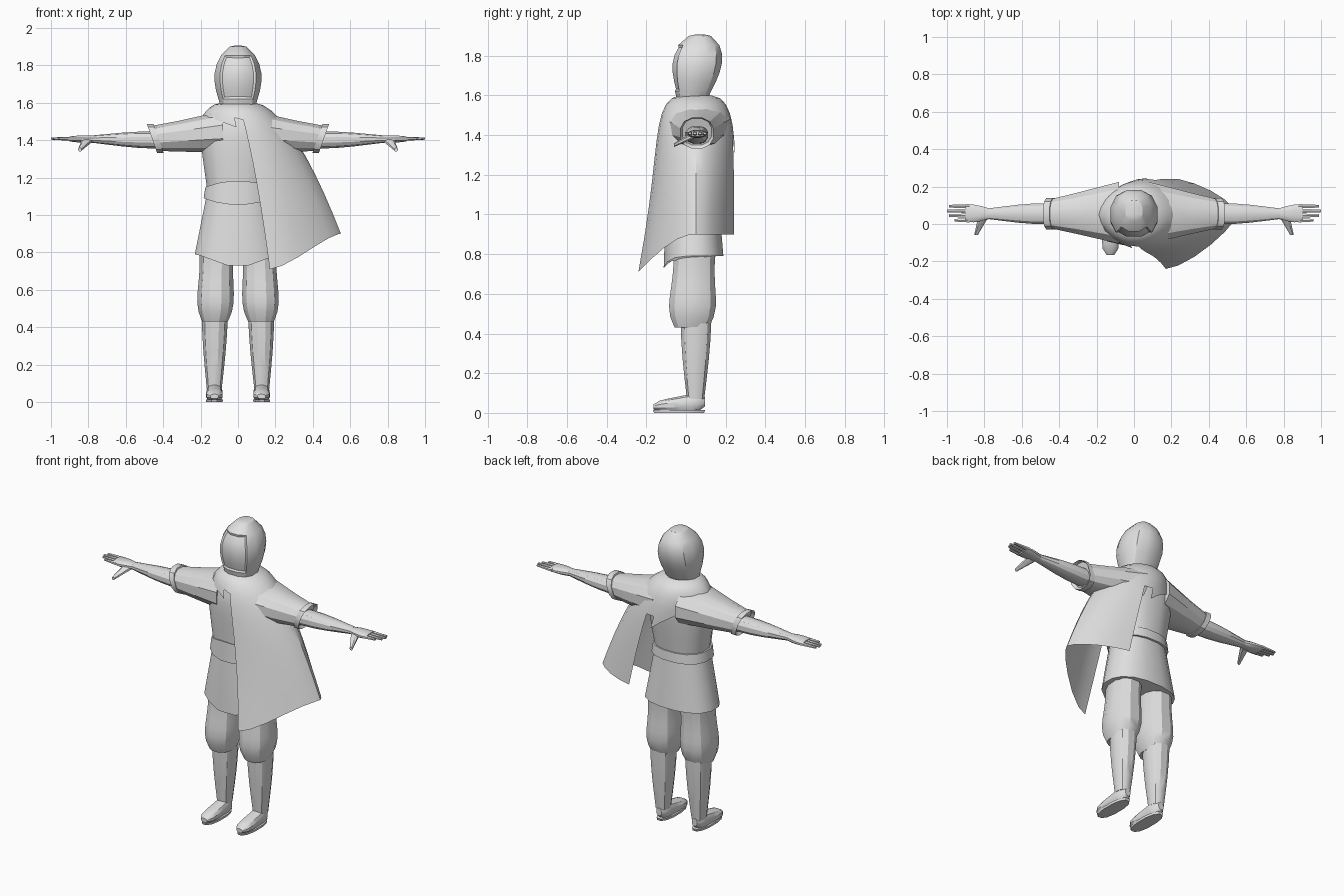
import bpy, bmesh, math
from math import sin, cos, pi, radians
from mathutils import Vector

if "Cube" in bpy.data.objects:
    bpy.data.objects.remove(bpy.data.objects["Cube"], do_unlink=True)

clay = bpy.data.materials.new("pale_grey")
clay.use_nodes = True
grey = (0.75, 0.75, 0.75, 1)
clay.diffuse_color = grey
clay.node_tree.nodes["Principled BSDF"].inputs["Base Color"].default_value = grey


def finish(name, bm, mirror=False):
    """Turn a bmesh into a shaded object, optionally copied to the other side."""
    mesh = bpy.data.meshes.new(name)
    bm.to_mesh(mesh)
    bm.free()
    mesh.materials.append(clay)
    part = bpy.data.objects.new(name, mesh)
    bpy.context.collection.objects.link(part)
    if mirror:
        part.modifiers.new("both_sides", "MIRROR")
    bpy.ops.object.select_all(action="DESELECT")
    part.select_set(True)
    bpy.context.view_layer.objects.active = part
    bpy.ops.object.shade_smooth_by_angle(angle=radians(30))


def superellipse(angle, power=0.85):
    return [math.copysign(abs(f) ** power, f) for f in (cos(angle), sin(angle))]


def tube_mesh(start, end, size_start, size_end, shape=None, steps=1, sides=12, warp=None):
    """Closed tube whose rings stay square to the main axis of its path."""
    bm = bmesh.new()
    start, end = Vector(start), Vector(end)
    size_start, size_end = Vector(size_start), Vector(size_end)
    path = end - start
    main = max(range(3), key=lambda axis: abs(path[axis]))
    across = [axis for axis in range(3) if axis != main]
    rings = []
    for step in range(steps + 1):
        t = step / steps
        size = size_start.lerp(size_end, t) * (shape(t) if shape else 1)
        ring = []
        for side in range(sides):
            co = start.lerp(end, t)
            outline = superellipse(2 * pi * (side + 0.5) / sides)
            for axis, radius, factor in zip(across, size, outline):
                co[axis] += radius * factor
            if warp:
                warp(co)
            ring.append(bm.verts.new(co))
        rings.append(ring)
    for low, high in zip(rings, rings[1:]):
        for side in range(sides):
            bm.faces.new((low[side - 1], low[side], high[side], high[side - 1]))
    bm.faces.new(rings[0])
    bm.faces.new(rings[-1])
    bmesh.ops.recalc_face_normals(bm, faces=bm.faces)
    return bm


def tube(name, *args, mirror=True, **options):
    finish(name, tube_mesh(*args, **options), mirror)


def sink(bm, faces, thickness, depth):
    bmesh.ops.inset_region(bm, faces=faces, thickness=thickness, depth=-depth)
    return bm


# Tunic: rounded chest, and a flared skirt whose hem dips at the front
def dip_hem(co):
    if co.z < 0.8 and co.y < 0:
        co.z -= 0.08 * max(0, 1 - abs(co.x) / 0.22)


tube("tunic_chest", (0, 0.033, 1.12), (0, 0.05, 1.6), (0.165, 0.13), (0.235, 0.175),
     shape=lambda t: (1 - 0.9 * t ** 6) ** 0.5, steps=8, sides=16, mirror=False)
tube("tunic_skirt", (0, 0.033, 1.12), (0, 0.038, 0.79), (0.168, 0.13), (0.235, 0.153),
     steps=3, sides=16, warp=dip_hem, mirror=False)


# Belt, widening over the belly
def widen(co):
    co.z = 1.12 + (co.z - 1.12) * (1 + 1.3 * max(0, -co.y / 0.12) ** 2)


tube("belt", (0, 0.033, 1.09), (0, 0.033, 1.15), (0.187, 0.146), (0.177, 0.142),
     sides=16, warp=widen, mirror=False)

# Neck, and an egg-shaped hood with a sunken face
tube("neck", (0, 0.05, 1.54), (0, 0.04, 1.64), (0.06, 0.06), (0.06, 0.06), mirror=False)
hood = tube_mesh((0, 0.03, 1.575), (0, 0.07, 1.9), (0.14, 0.115), (0.12, 0.145),
                 shape=lambda t: sin(pi * (0.15 + 0.8 * t ** 1.3)) ** 0.5, steps=7)
crown = max(hood.faces, key=lambda f: f.calc_center_median().z)
bmesh.ops.inset_region(hood, faces=[crown], thickness=0.03, depth=0.006)
face = [f for f in hood.faces
        if f.normal.y < -0.6 and 1.6 < f.calc_center_median().z < 1.84]
finish("hooded_head", sink(hood, face, 0.01, 0.008))


# Sleeves with slanted, hollow cuffs
def slant(co):
    if co.x > 0.36:
        co.x += 0.35 * (co.z - 1.41)


tube("sleeve", (0.08, 0.06, 1.445), (0.43, 0.055, 1.41), (0.17, 0.115), (0.082, 0.07),
     steps=3, warp=slant)
cuff = tube_mesh((0.425, 0.055, 1.41), (0.46, 0.055, 1.41), (0.087, 0.08), (0.087, 0.08),
                 warp=slant)
opening = [f for f in cuff.faces if f.normal.x > 0.8]
finish("cuff", sink(cuff, opening, 0.012, 0.02), mirror=True)

# Arms and hands
tube("arm", (0.38, 0.055, 1.4), (0.78, 0.055, 1.406), (0.056, 0.046), (0.029, 0.02),
     shape=lambda t: 1 + 0.25 * sin(pi * t), steps=5)
tube("palm", (0.77, 0.055, 1.405), (0.9, 0.057, 1.407), (0.028, 0.02), (0.048, 0.014),
     shape=lambda t: 1 + 0.2 * sin(pi * t), steps=3)
for k in range(4):
    y = 0.02 + 0.025 * k
    tube(f"finger_{k + 1}", (0.88, y, 1.407), (1 - 0.01 * (k - 2) ** 2, y, 1.409),
         (0.013, 0.011), (0.008, 0.006), sides=6)
tube("thumb", (0.805, 0.04, 1.4), (0.845, -0.06, 1.35), (0.03, 0.018), (0.01, 0.01),
     steps=2, sides=8)

# Baggy trousers gathered below the knee, then shins and shoes
tube("trouser_leg", (0.113, 0.045, 0.85), (0.123, 0.028, 0.43), (0.096, 0.11), (0.071, 0.088),
     shape=lambda t: 1 + 0.3 * sin(pi * t ** 2.6), steps=8)
tube("shin", (0.124, 0.05, 0.46), (0.127, 0.048, 0.07), (0.072, 0.08), (0.041, 0.045),
     shape=lambda t: 1 + 0.08 * sin(pi * t), steps=4)
tube("shoe", (0.126, 0.095, 0.056), (0.126, -0.165, 0.03), (0.042, 0.054), (0.047, 0.028),
     shape=lambda t: (1 - 0.8 * (2 * t - 1) ** 6) ** 0.5, steps=8)
tube("sole", (0.126, -0.035, 0), (0.126, -0.035, 0.015), (0.045, 0.13), (0.047, 0.135))


# Cape: one draped surface, long on the left and cut short over the right shoulder
def drape(angle, t):
    across, along = superellipse(angle, 1 + 0.3 * t)
    shift = 0.17 * t ** 1.5
    reach = 0.09 + 0.46 * t
    depth = 0.2 - 0.12 * (1 - t) ** 4
    front_tip = max(0, -sin(angle)) ** 3 * t ** 4
    lift = 0.5 * t * t * max(0, -cos(angle))
    return (shift + (reach - shift) * across,
            0.05 + depth * along - 0.09 * front_tip,
            1.6 - 0.7 * t ** 1.7 + lift - 0.19 * front_tip)


def fold_length(angle):
    if angle < radians(70):
        return 1 + ROWS
    return 3.5 + sin(angle) - cos(angle) + max(0, sin(angle)) ** 8


ROWS = 10
cape = bmesh.new()
angles = [radians(a) for a in range(-90, 270, 15)]
folds = [[cape.verts.new(drape(a, r / ROWS)) for r in range(ROWS + 1)] for a in angles]
for k, angle in enumerate(angles):
    here, there = folds[k], folds[(k + 1) % len(folds)]
    for r in range(ROWS):
        if r < fold_length(angle):
            cape.faces.new((here[r], there[r], there[r + 1], here[r + 1]))
loose = [v for v in cape.verts if not v.link_faces]
bmesh.ops.delete(cape, geom=loose, context="VERTS")
bmesh.ops.recalc_face_normals(cape, faces=cape.faces)
finish("cape", cape)
